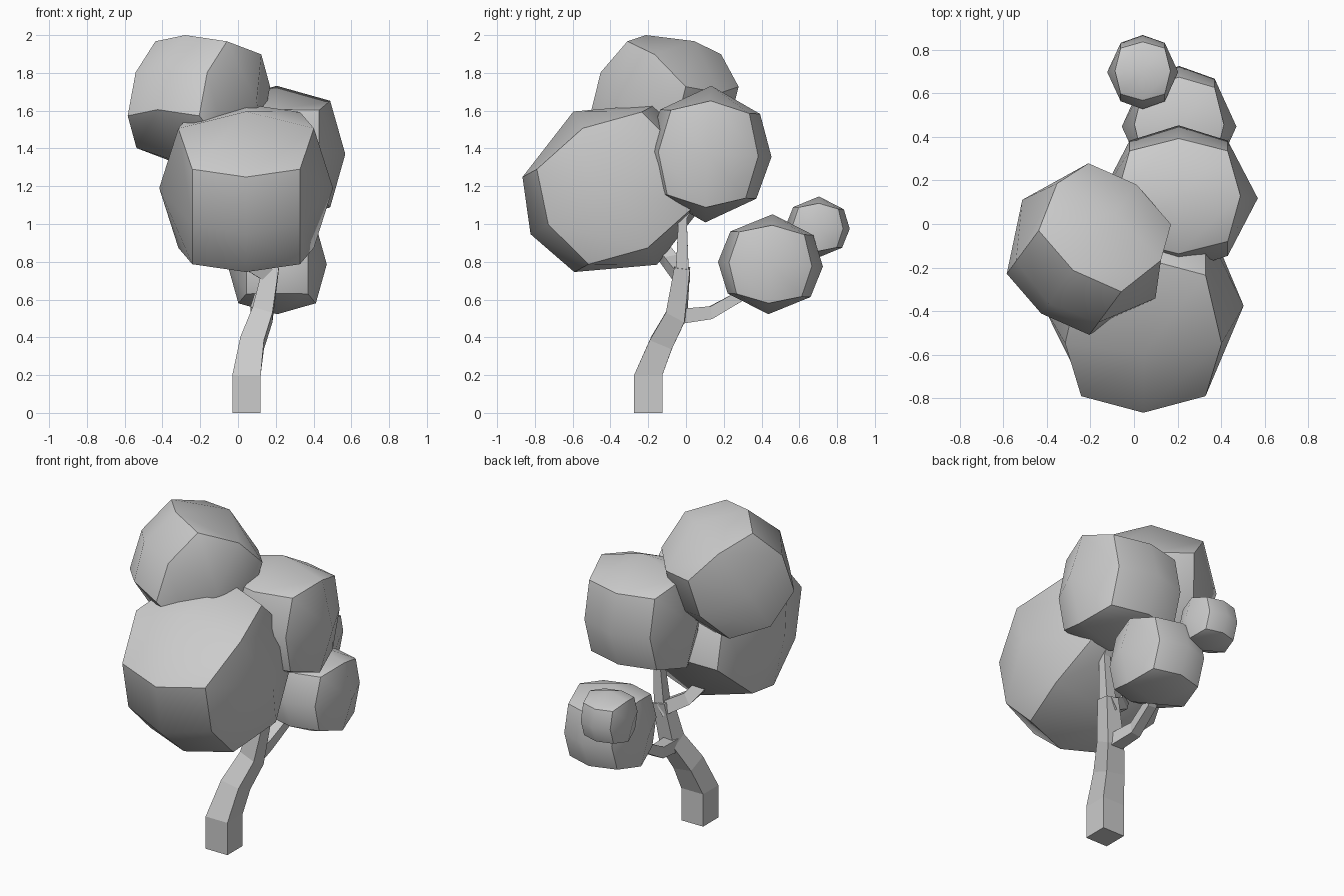
import bpy, bmesh
from math import radians
from mathutils import Vector, Matrix

if "Cube" in bpy.data.objects:
    bpy.data.objects.remove(bpy.data.objects["Cube"])


def finish(bm, name):
    bmesh.ops.recalc_face_normals(bm, faces=bm.faces)
    mesh = bpy.data.meshes.new(name)
    bm.to_mesh(mesh)
    bm.free()
    obj = bpy.data.objects.new(name, mesh)
    bpy.context.collection.objects.link(obj)
    return obj


def leaf_clump(name, centre, radii, rot=(0, 0, 0)):
    # once-divided cube, rounded; the cube's own edges stay sharp
    bm = bmesh.new()
    bmesh.ops.create_cube(bm, size=2)
    bmesh.ops.subdivide_edges(bm, edges=bm.edges[:], cuts=1, use_grid_fill=True)
    centres = set()
    for v in bm.verts:
        p = v.co.copy()
        n = sum(abs(c) > 0.5 for c in p)
        if n == 1:
            centres.add(v)
        elif n == 3:
            v.co = p * 0.62
        elif abs(p.y) > 0.5:
            v.co = Vector((p.x * 0.62, p.y * 0.79, p.z * 0.62))
        else:
            v.co = p * 0.78
    for e in bm.edges:
        e.smooth = any(v in centres for v in e.verts)
    for f in bm.faces:
        f.smooth = True
    obj = finish(bm, name)
    obj.location = centre
    obj.scale = radii
    obj.rotation_euler = [radians(a) for a in rot]
    return obj


def limb(name, nodes, ref=(1, 0, 0)):
    # square tube through nodes of (x, y, z, half width)
    bm = bmesh.new()
    pts = [Vector(n[:3]) for n in nodes]
    rings = []
    for i, p in enumerate(pts):
        t = (pts[max(i, 1)] - pts[max(i, 1) - 1]).normalized()
        side = (Vector(ref) - t * t.dot(Vector(ref))).normalized()
        other = t.cross(side)
        w = nodes[i][3]
        rings.append([bm.verts.new(p + side * a * w + other * b * w)
                      for a, b in ((-1, -1), (1, -1), (1, 1), (-1, 1))])
    for r, s in zip(rings, rings[1:]):
        for k in range(4):
            j = (k + 1) % 4
            bm.faces.new((r[k], r[j], s[j], s[k]))
    bm.faces.new(rings[0])
    bm.faces.new(rings[-1])
    return finish(bm, name)


# trunk and branches
limb("trunk", [(.045, -.2, 0, .075), (.045, -.2, .2, .075), (.075, -.13, .37, .063),
               (.13, -.05, .52, .055), (.175, -.02, .77, .042)])
limb("front_branch", [(.18, -.015, .72, .04), (.04, -.08, .80, .036),
                      (-.05, -.17, .92, .033), (-.08, -.25, 1.0, .03)], (0, 1, 0))
limb("upper_branch", [(.175, -.02, .73, .035), (.2, -.018, 1.03, .022),
                      (.2, .05, 1.15, .02)])
limb("back_branch", [(.12, -.04, .51, .04), (.1, .13, .53, .034),
                     (.12, .29, .62, .028), (.17, .42, .75, .025)])

# leaf clumps
leaf_clump("front_leaves", (.043, -.375, 1.19), (.46, .51, .462), (28.6, 0, 0))
leaf_clump("right_leaves", (.205, .118, 1.37), (.363, .335, .362), (-2.5, 0, 0))
leaf_clump("top_leaves", (-.207, -.115, 1.65), (.38, .365, .375), (-32, 0, -36.5))
leaf_clump("low_leaves", (.207, .447, .787), (.263, .278, .265), (-2.5, 0, 0))
leaf_clump("small_back_leaves", (.04, .697, .982), (.163, .17, .164), (-2.5, 0, 0))
